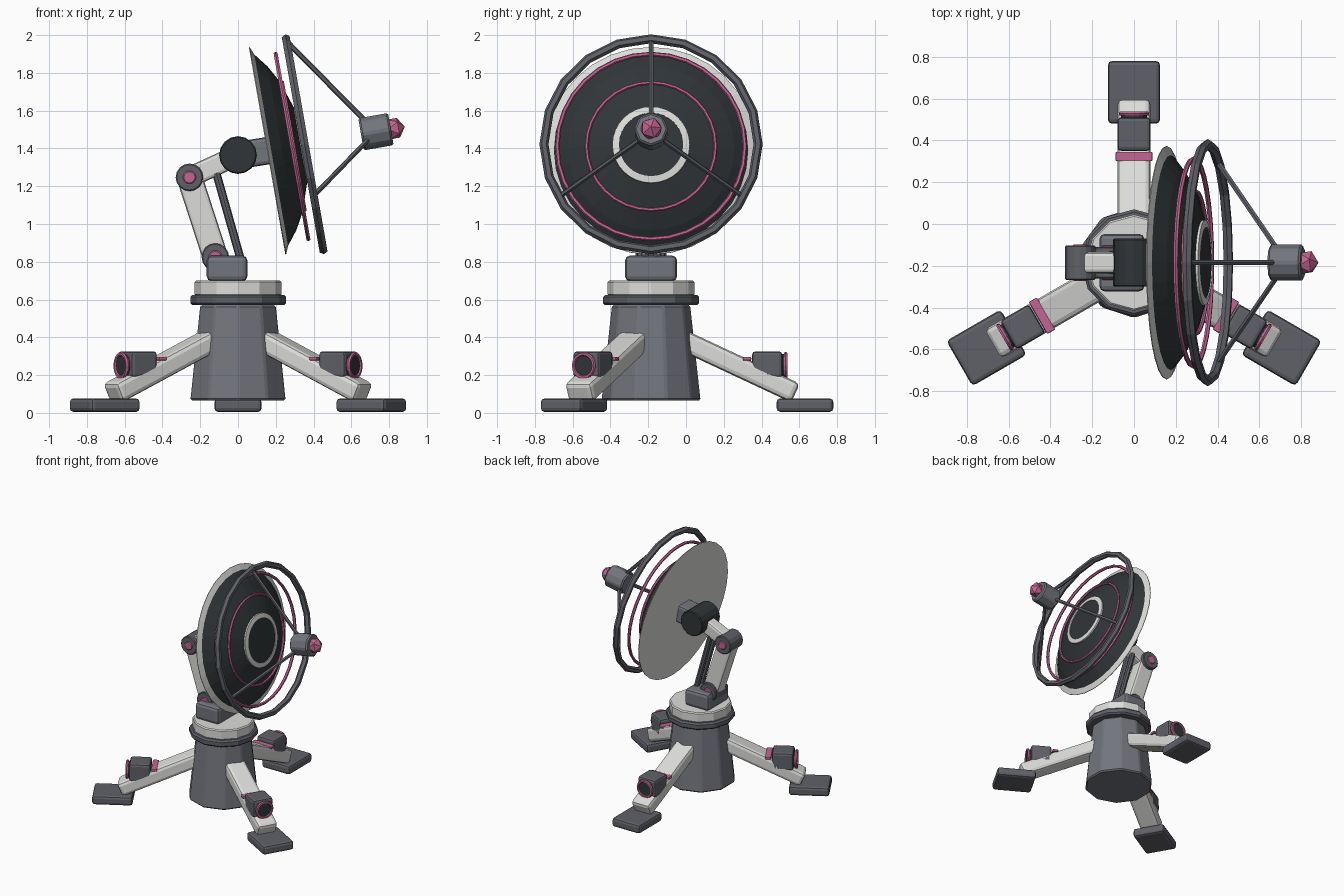
import bpy, bmesh, math
from mathutils import Vector, Matrix

if "Cube" in bpy.data.objects:
    bpy.data.objects.remove(bpy.data.objects["Cube"])

CY = -0.185                                   # y of the mast axis
TILT = math.radians(10)
AXIS = Vector((math.cos(TILT), 0, math.sin(TILT)))
DISH = Vector((0.154, CY, 1.387))             # centre of the dish back


def material(name, rgb):
    m = bpy.data.materials.new(name)
    m.diffuse_color = (*rgb, 1)
    m.use_nodes = True
    m.node_tree.nodes["Principled BSDF"].inputs["Base Color"].default_value = m.diffuse_color
    return m


GREY = material("steel grey", (0.17, 0.178, 0.205))
DARK = material("dark steel", (0.115, 0.12, 0.14))
BLACK = material("near black", (0.03, 0.036, 0.039))
LIGHT = material("light panel", (0.72, 0.72, 0.70))
PINK = material("pink accent", (0.55, 0.13, 0.29))


def finish(name, bm, mat, bevel=0.0, segs=1, smooth=False):
    bmesh.ops.recalc_face_normals(bm, faces=bm.faces)
    me = bpy.data.meshes.new(name)
    bm.to_mesh(me)
    bm.free()
    me.materials.append(mat)
    ob = bpy.data.objects.new(name, me)
    bpy.context.collection.objects.link(ob)
    if bevel:
        mod = ob.modifiers.new("bevel", 'BEVEL')
        mod.width, mod.segments, mod.limit_method = bevel, segs, 'ANGLE'
    return ob


def along(d):
    return Vector(d).to_track_quat('Z', 'Y').to_matrix().to_4x4()


def box(name, mat, loc, size, bevel=0.015, rot=Matrix(), segs=2):
    bm = bmesh.new()
    bmesh.ops.create_cube(bm, size=1, matrix=Matrix.Translation(loc) @ rot @ Matrix.Diagonal((*size, 1)))
    return finish(name, bm, mat, bevel, segs)


def rod(name, mat, a, b, r1, r2=None, sides=12, bevel=0.0):
    a, b = Vector(a), Vector(b)
    bm = bmesh.new()
    bmesh.ops.create_cone(bm, cap_ends=True, segments=sides, radius1=r1,
                          radius2=r1 if r2 is None else r2, depth=(b - a).length,
                          matrix=Matrix.Translation((a + b) / 2) @ along(b - a))
    return finish(name, bm, mat, bevel)


def beam(name, mat, a, b, width, thick, bevel):
    # box from a to b, its width staying horizontal
    a, b = Vector(a), Vector(b)
    d = (b - a).normalized()
    s = Vector((0, 0, 1)).cross(d).normalized()
    rot = Matrix((d, s, d.cross(s))).transposed().to_4x4()
    return box(name, mat, (a + b) / 2, ((b - a).length, width, thick), bevel, rot)


def lathe(name, mat, profile, origin, axis, sides, closed=False):
    # profile holds (radius, distance along axis)
    bm = bmesh.new()
    m = Matrix.Translation(origin) @ along(axis)
    rings = []
    for r, h in profile:
        rings.append([bm.verts.new(m @ Vector((r * math.cos(t), r * math.sin(t), h)))
                      for t in (2 * math.pi * i / sides for i in range(sides))])
    n = len(rings)
    for k in range(n if closed else n - 1):
        p, q = rings[k], rings[(k + 1) % n]
        for i in range(sides):
            j = (i + 1) % sides
            bm.faces.new((p[i], p[j], q[j], q[i]))
    if not closed:
        bm.faces.new(rings[0])
        bm.faces.new(rings[-1])
    return finish(name, bm, mat)


def torus(name, mat, origin, axis, R, r, sides=24, minor=6):
    prof = [(R + r * math.cos(2 * math.pi * i / minor), r * math.sin(2 * math.pi * i / minor))
            for i in range(minor)]
    return lathe(name, mat, prof, origin, axis, sides, True)


# Pedestal and turntable
rod("pedestal", GREY, (0, CY, 0.065), (0, CY, 0.57), 0.265, 0.21, 10, 0.01)
rod("collar", DARK, (0, CY, 0.57), (0, CY, 0.625), 0.255, sides=12, bevel=0.012)
rod("turntable", LIGHT, (0, CY, 0.62), (0, CY, 0.70), 0.23, sides=12, bevel=0.008)
box("yaw_block", GREY, (-0.058, CY, 0.765), (0.215, 0.275, 0.135), 0.025)

# Three legs with feet and leg motors
for i, deg in enumerate((90, 210, 330)):
    a = math.radians(deg)
    u = Vector((math.cos(a), math.sin(a), 0))
    turn = Matrix.Rotation(a, 4, 'Z')

    def at(r, z):
        return Vector((0, CY, z)) + u * r
    box(f"foot_{i}", DARK, at(0.815, 0.041), (0.30, 0.25, 0.072), 0.02, turn)
    beam(f"leg_{i}", LIGHT, at(0.16, 0.388), at(0.765, 0.105), 0.16, 0.11, 0.025)
    box(f"leg_motor_{i}", DARK, at(0.615, 0.255), (0.16, 0.16, 0.142), 0.018, turn)
    rod(f"motor_cap_{i}", BLACK, at(0.68, 0.25), at(0.715, 0.25), 0.062, sides=16)
    torus(f"motor_ring_{i}", PINK, at(0.713, 0.25), u, 0.062, 0.011, 16)
    box(f"leg_strip_{i}", PINK, at(0.508, 0.287), (0.045, 0.177, 0.02), 0.006, turn)

# Folding arm
SHOULDER, ELBOW, WRIST = (-0.12, CY, 0.825), (-0.257, CY, 1.247), (0.0, CY, 1.365)


def hinge(name, mat, c, r, half, sides=16):
    rod(name, mat, (c[0], CY - half, c[2]), (c[0], CY + half, c[2]), r, sides=sides, bevel=0.006)


hinge("shoulder_joint", DARK, SHOULDER, 0.073, 0.075)
hinge("shoulder_pin", PINK, SHOULDER, 0.036, 0.083, 12)
beam("lower_arm", LIGHT, SHOULDER, ELBOW, 0.11, 0.135, 0.018)
hinge("elbow_joint", DARK, ELBOW, 0.073, 0.083)
hinge("elbow_pin", PINK, ELBOW, 0.036, 0.088, 12)
beam("upper_arm", LIGHT, ELBOW, WRIST, 0.10, 0.11, 0.018)
hinge("wrist_joint", BLACK, WRIST, 0.1, 0.115)
for s in (-1, 1):
    rod(f"piston_{s}", DARK, (-0.115, CY + s * 0.032, 1.27), (0.015, CY + s * 0.032, 0.81), 0.022, sides=8)
beam("dish_mount", GREY, (0.03, CY, 1.368), DISH + AXIS * 0.02, 0.15, 0.145, 0.02)

# Dish: pale rim plate, dark dome, centre cap
lathe("dish_back", LIGHT, [(0.558, 0), (0.558, 0.004), (0.515, 0.022)], DISH, AXIS, 32)
lathe("dish_dome", BLACK, [(0.517, 0.02), (0.44, 0.08), (0.35, 0.13), (0.2, 0.18)], DISH, AXIS, 32)
lathe("cap_ring", LIGHT, [(0.205, 0.175), (0.205, 0.19), (0.17, 0.196), (0.17, 0.175)], DISH, AXIS, 32, True)
rod("cap", BLACK, DISH + AXIS * 0.17, DISH + AXIS * 0.19, 0.172, sides=32)
torus("inner_ring", PINK, DISH + AXIS * 0.143, AXIS, 0.342, 0.010, 32)
torus("outer_ring", PINK, DISH + AXIS * 0.134, AXIS, 0.497, 0.012, 32)
torus("guard_ring", DARK, DISH + AXIS * 0.202, AXIS, 0.567, 0.024, 20)

# Feed horn on three struts
side, up = Vector((0, 1, 0)), Vector((-math.sin(TILT), 0, math.cos(TILT)))
for i, deg in enumerate((90, 210, 330)):
    a = math.radians(deg)
    o = side * math.cos(a) + up * math.sin(a)
    rod(f"feed_strut_{i}", DARK, DISH + AXIS * 0.205 + o * 0.55, DISH + AXIS * 0.55 + o * 0.05, 0.014, sides=6)
rod("feed_horn", GREY, DISH + AXIS * 0.505, DISH + AXIS * 0.665, 0.09, sides=8, bevel=0.01)
bm = bmesh.new()
bmesh.ops.create_icosphere(bm, subdivisions=1, radius=0.062,
                           matrix=Matrix.Translation(DISH + AXIS * 0.678) @ along(AXIS))
finish("feed_tip", bm, PINK)
